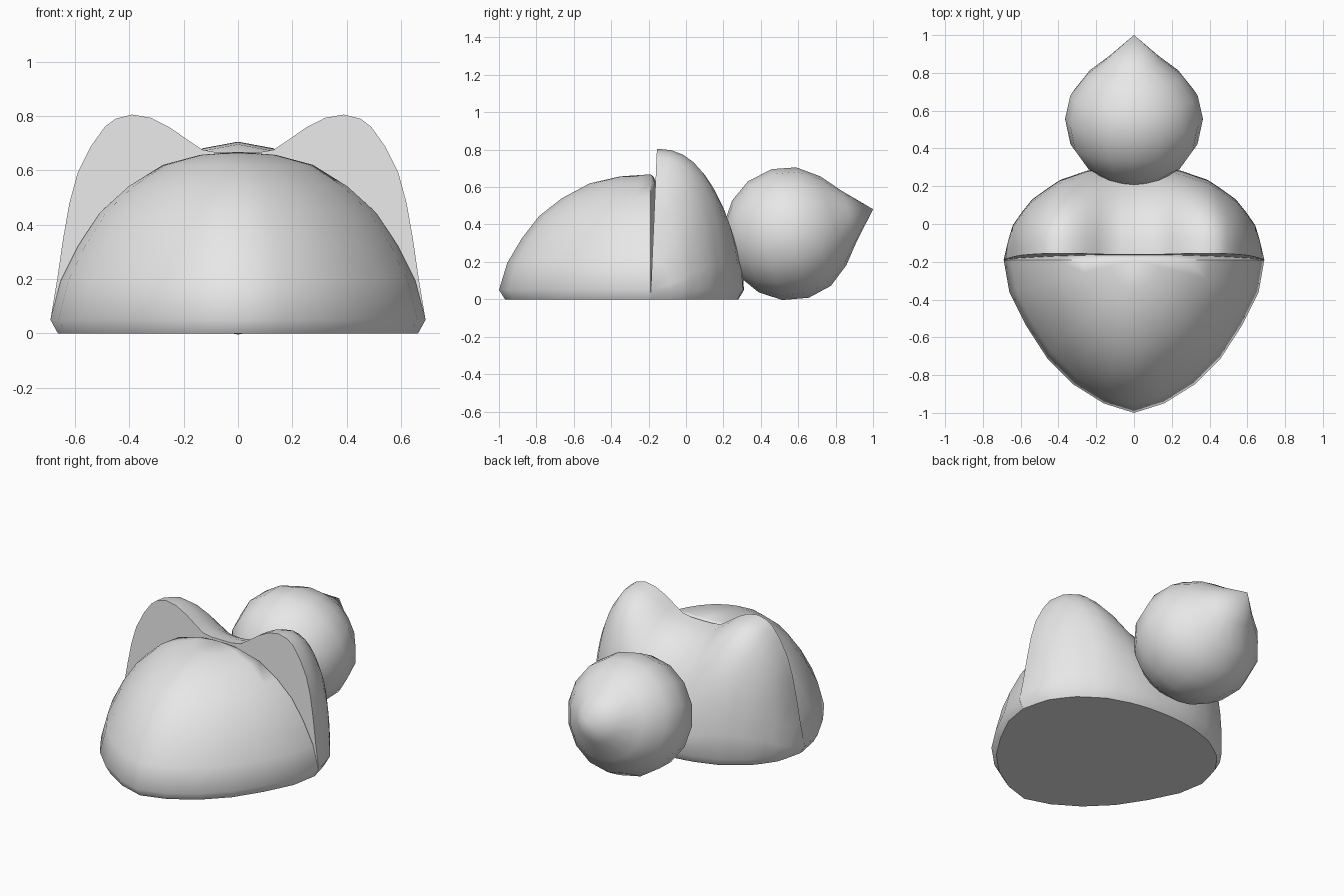
import bpy, bmesh, math
from mathutils import Vector

cube = bpy.data.objects.get("Cube")
if cube:
    bpy.data.objects.remove(cube, do_unlink=True)

grey = bpy.data.materials.new("plain_grey")
grey.use_nodes = True
grey.diffuse_color = (0.8, 0.8, 0.8, 1)
grey.node_tree.nodes["Principled BSDF"].inputs["Base Color"].default_value = (0.8, 0.8, 0.8, 1)

MID = -0.19   # y of the seam between the front dome and the eared back


def finish(name, bm, angle):
    bmesh.ops.remove_doubles(bm, verts=bm.verts, dist=0.0005)
    bmesh.ops.recalc_face_normals(bm, faces=bm.faces)
    mesh = bpy.data.meshes.new(name)
    bm.to_mesh(mesh)
    bm.free()
    obj = bpy.data.objects.new(name, mesh)
    bpy.context.collection.objects.link(obj)
    mesh.materials.append(grey)
    bpy.ops.object.select_all(action='DESELECT')
    obj.select_set(True)
    bpy.context.view_layer.objects.active = obj
    bpy.ops.object.shade_smooth_by_angle(angle=math.radians(angle))
    return obj


def skin(bm, rows, closed):
    """Join successive rows of vertices with quads."""
    for a, b in zip(rows, rows[1:]):
        n = len(a)
        for i in range(n if closed else n - 1):
            j = (i + 1) % n
            bm.faces.new((a[i], a[j], b[j], b[i]))


def interp(table, x):
    for (x0, y0), (x1, y1) in zip(table, table[1:]):
        if x <= x1:
            return y0 + (y1 - y0) * (x - x0) / (x1 - x0)
    return table[-1][1]


# Front dome: pointed-egg footprint shrinking up a rounded profile
front_half = [(0, -1.0), (0.16, -0.95), (0.32, -0.85), (0.46, -0.71), (0.57, -0.54),
              (0.66, -0.36), (0.69, MID), (0.45, -0.13), (0, -0.11)]
footprint = front_half + [(-x, y) for x, y in front_half[-2:0:-1]]
dome_profile = [(0.96, 0), (1, 0.05), (0.945, 0.195), (0.85, 0.325), (0.735, 0.445),
                (0.585, 0.54), (0.4, 0.62), (0.2, 0.657)]
bm = bmesh.new()
rows = [[bm.verts.new((x * s, MID + (y - MID) * s, z)) for x, y in footprint]
        for s, z in dome_profile]
skin(bm, rows, True)
bm.faces.new(rows[0])
apex = bm.verts.new((0, MID, 0.668))
top = rows[-1]
for i in range(len(top)):
    bm.faces.new((top[i], top[(i + 1) % len(top)], apex))
finish("front_body", bm, 50)

# Back half: two-eared outline swept down to the rounded rear footprint
ear_half = [(0, 0.664), (0.07, 0.665), (0.13, 0.675), (0.19, 0.715), (0.25, 0.757),
            (0.32, 0.793), (0.39, 0.805), (0.45, 0.79), (0.49, 0.76), (0.54, 0.69),
            (0.59, 0.59), (0.62, 0.48), (0.643, 0.35), (0.665, 0.2), (0.69, 0.05)]
outline = [(-x, z) for x, z in ear_half[:0:-1]] + ear_half
rear_edge = [(0, 0.31), (0.12, 0.305), (0.24, 0.285), (0.40, 0.23), (0.54, 0.13),
             (0.60, 0.055), (0.65, -0.02), (0.69, MID)]
STEPS = 10
bm = bmesh.new()
rows = []
for k in range(STEPS + 1):
    a = math.pi / 2 * k / STEPS
    row = []
    for x, h in outline:
        y0 = MID + 0.043 * h
        yb = max(interp(rear_edge, abs(x)), y0)
        p = 2 / (1.9 + 0.4 * min(1, abs(x) / 0.39))
        s, c = math.sin(a) ** p, max(math.cos(a), 0) ** p
        row.append(bm.verts.new((x, y0 + (yb - y0) * s, 0.05 + (h - 0.05) * c)))
    rows.append(row)
rows.append([bm.verts.new((x * 0.96, MID + (interp(rear_edge, abs(x)) - MID) * 0.94, 0))
             for x, h in outline])
bmesh_front = rows[0] + [rows[-1][-1], rows[-1][0]]
skin(bm, rows, False)
bm.faces.new(rows[-1])
bm.faces.new(bmesh_front)
bmesh.ops.remove_doubles(bm, verts=bm.verts, dist=0.0005)
bmesh.ops.dissolve_degenerate(bm, edges=bm.edges, dist=0.0005)
finish("eared_back", bm, 50)

# Tail ball: lathed drop with a point, tilted upwards
centre = Vector((0, 0.557, 0.352))
axis = Vector((0, 0.96, 0.28)).normalized()
up = Vector((0, -axis.z, axis.y))
side = Vector((1, 0, 0))
drop = [(-0.33, 0.14), (-0.25, 0.255), (-0.14, 0.33), (0, 0.358), (0.13, 0.33),
        (0.24, 0.248), (0.33, 0.14)]
SEG = 16
bm = bmesh.new()
rows = []
for d, r in drop:
    rows.append([bm.verts.new(centre + axis * d + side * (r * 1.02 * math.cos(t)) + up * (r * math.sin(t)))
                 for t in (2 * math.pi * i / SEG for i in range(SEG))])
skin(bm, rows, True)
for row, d in ((rows[0], -0.358), (rows[-1], 0.462)):
    pole = bm.verts.new(centre + axis * d)
    for i in range(SEG):
        bm.faces.new((row[i], row[(i + 1) % SEG], pole))
finish("tail_ball", bm, 60)
